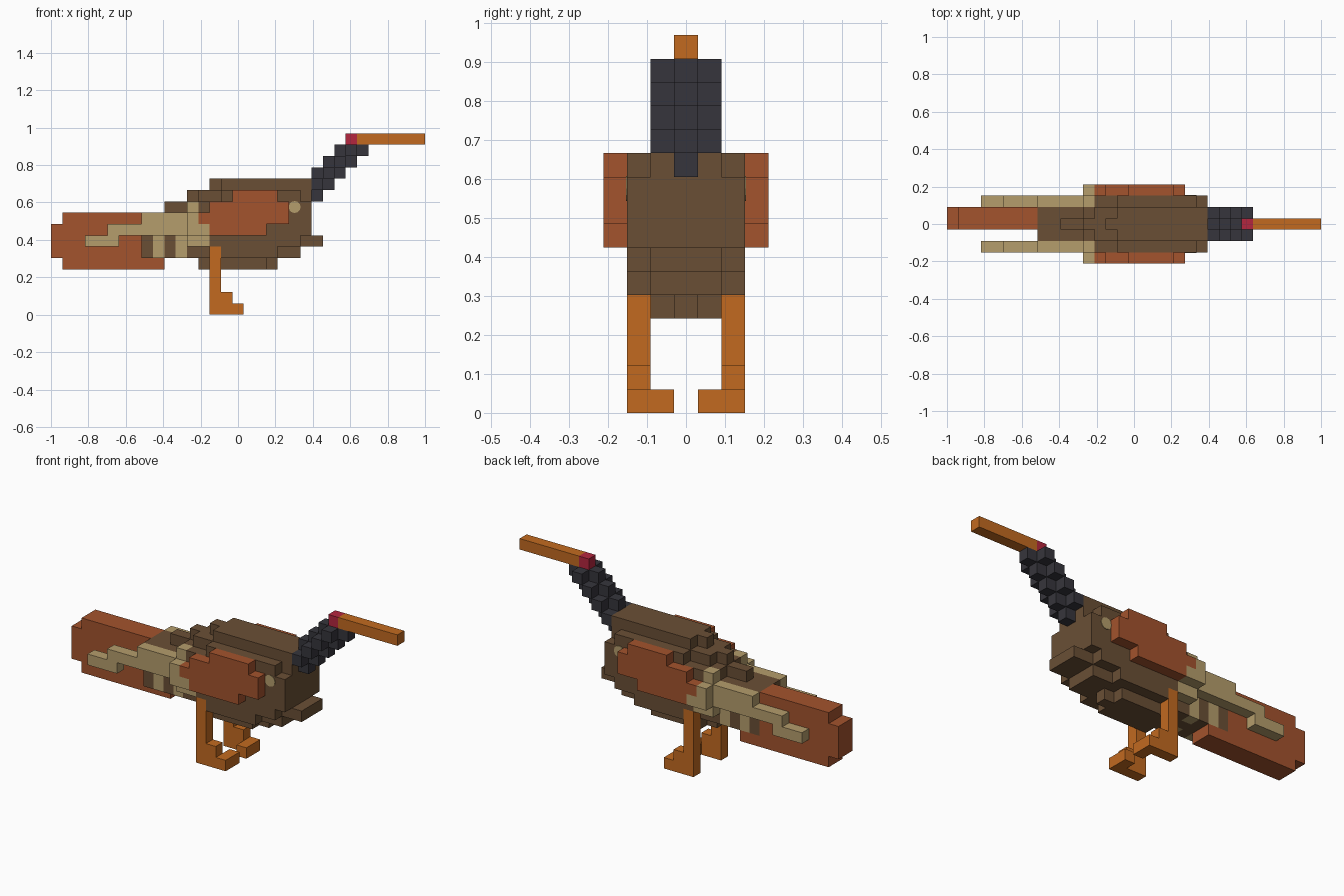
import bpy, bmesh, math
from mathutils import Vector, Matrix

if "Cube" in bpy.data.objects:
    bpy.data.objects.remove(bpy.data.objects["Cube"])

U = 2 / 33  # one block


def srgb(c):
    return tuple((v / 255 / 12.92) if v < 11 else ((v / 255 + 0.055) / 1.055) ** 2.4 for v in c) + (1.0,)


def material(name, rgb):
    m = bpy.data.materials.new(name)
    m.use_nodes = True
    m.diffuse_color = srgb(rgb)
    b = m.node_tree.nodes["Principled BSDF"]
    b.inputs["Base Color"].default_value = m.diffuse_color
    b.inputs["Roughness"].default_value = 0.9
    return m


BROWN = material("brown", (106, 79, 53))
RUST = material("rust", (163, 83, 45))
TAN = material("tan", (181, 157, 108))
ORANGE = material("orange", (194, 106, 32))
BLACK = material("charcoal", (54, 53, 60))
RED = material("red", (180, 38, 62))


def cells(*boxes):
    """Fill boxes (x0, x1, y0, y1, z0, z1), counted in blocks, ends excluded."""
    return {(i, j, k) for a, b, c, d, e, f in boxes
            for i in range(a, b) for j in range(c, d) for k in range(e, f)}


def mirror(s):
    return {(i, -j, k) for i, j, k in s}


def finish(name, bm, mat):
    me = bpy.data.meshes.new(name)
    bm.to_mesh(me)
    bm.free()
    me.materials.append(mat)
    ob = bpy.data.objects.new(name, me)
    bpy.context.collection.objects.link(ob)
    return ob


def blocks(name, filled, mat):
    """Outer skin of a set of blocks, merged into large flat faces."""
    bm = bmesh.new()
    for c in filled:
        p = Vector(c)
        for axis in range(3):
            for s in (-1, 1):
                n = Vector((0, 0, 0))
                n[axis] = s
                if tuple(int(v) for v in p + n) in filled:
                    continue
                t = Vector((0, 0, 0))
                t[(axis + 1) % 3] = 1
                w = n.cross(t)
                mid = p + Vector((0.5, 0, 0.5)) + n / 2
                quad = [mid + (t * a + w * b) / 2 for a, b in ((-1, -1), (1, -1), (1, 1), (-1, 1))]
                bm.faces.new([bm.verts.new((q.x * U - 1, q.y * U, q.z * U)) for q in quad])
    bmesh.ops.remove_doubles(bm, verts=bm.verts, dist=0.001)
    bmesh.ops.dissolve_limit(bm, angle_limit=0.01, verts=bm.verts, edges=bm.edges)
    return finish(name, bm, mat)


# Parts on one side, mirrored below
leg = cells((14, 15, 2, 3, 0, 6), (14, 16, 2, 3, 1, 2), (14, 17, 2, 3, 0, 1), (16, 17, 1, 2, 0, 1))
wing = cells((16, 20, 3, 4, 10, 11), (14, 21, 3, 4, 9, 10), (13, 21, 3, 4, 8, 9), (14, 19, 3, 4, 7, 8))
feathers = cells((3, 6, 2, 3, 6, 7), (5, 14, 2, 3, 7, 8), (8, 13, 2, 3, 8, 9), (12, 13, 2, 3, 9, 10),
                 (12, 14, 2, 3, 6, 7), (12, 13, 3, 4, 7, 9), (13, 14, 3, 4, 7, 8))
stripes = cells((9, 10, 1, 2, 5, 7), (11, 12, 1, 2, 5, 7))

# Body in layers, narrowing to the back, ridge and keel
body = cells(
    (13, 20, 0, 1, 4, 5), (14, 19, -1, 2, 4, 5),
    (8, 22, -1, 2, 5, 6), (15, 20, -2, 3, 5, 6),
    (8, 24, -1, 2, 6, 7), (14, 22, -2, 3, 6, 7),
    (8, 23, -1, 2, 7, 9), (13, 23, -2, 3, 7, 9),
    (10, 23, 0, 1, 9, 10), (12, 23, -1, 2, 9, 10), (13, 23, -2, 3, 9, 10),
    (12, 23, 0, 1, 10, 11), (13, 23, -1, 2, 10, 11), (15, 22, -2, 3, 10, 11),
    (14, 23, 0, 1, 11, 12), (15, 23, -1, 2, 11, 12))
for s in (leg, feathers, stripes):
    body -= s | mirror(s)
blocks("body", body, BROWN)

# Tail
tail = cells((1, 10, 0, 2, 4, 9), (0, 10, 0, 2, 5, 8)) - body - stripes
blocks("tail", tail, RUST)

for side, flip in (("left", lambda s: s), ("right", mirror)):
    # "left" here is the +y half, "right" the -y half
    blocks("leg_" + side, flip(leg), ORANGE)
    blocks("wing_" + side, flip(wing), RUST)
    blocks("wing_feathers_" + side, flip(feathers), TAN)
    blocks("flank_stripes_" + side, flip(stripes), TAN)

    # Round shoulder spot
    y = 2.5 * U * (1 if side == "left" else -1)
    bm = bmesh.new()
    bmesh.ops.create_cone(bm, cap_ends=True, segments=12, radius1=U * 0.53, radius2=U * 0.53, depth=0.006,
                          matrix=Matrix.Translation((21.5 * U - 1, y, 9.5 * U))
                          @ Matrix.Rotation(math.pi / 2, 4, "X"))
    finish("shoulder_spot_" + side, bm, TAN)

# Neck: a diagonal chain of plus-shaped blocks
neck = set()
for n in range(4):
    i, k = 23 + n, 11 + n
    neck |= cells((i - 1, i + 2, 0, 1, k, k + 1), (i, i + 1, -1, 2, k, k + 1), (i, i + 1, 0, 1, k - 1, k + 2))
face = cells((26, 27, 0, 1, 15, 16))
blocks("neck", neck - body - face, BLACK)

# Head
blocks("face", face, RED)
blocks("beak", cells((27, 33, 0, 1, 15, 16)), ORANGE)
